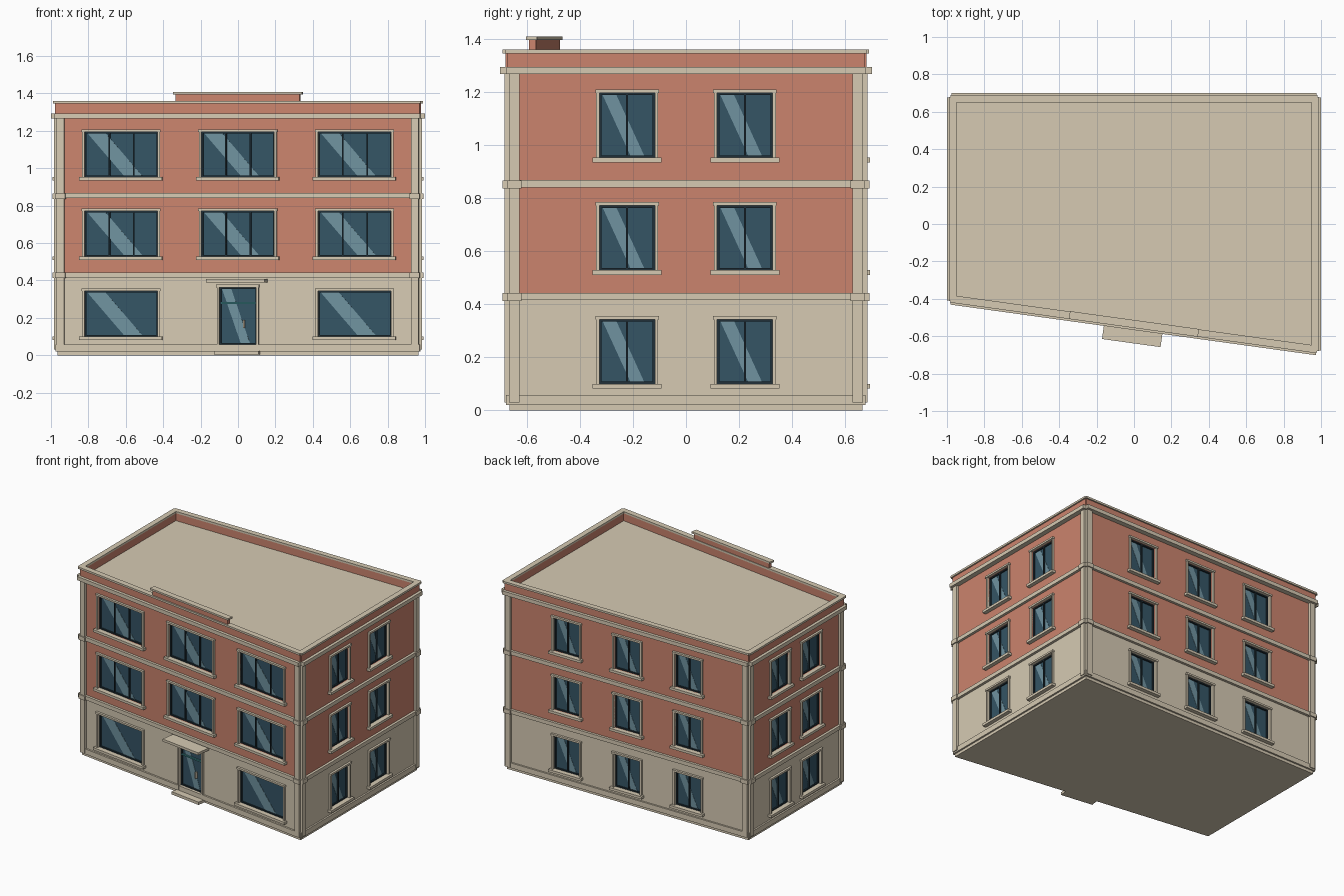
import bpy, bmesh
from mathutils import Vector

if "Cube" in bpy.data.objects:
    bpy.data.objects.remove(bpy.data.objects["Cube"])


def material(name, rgb):
    m = bpy.data.materials.new(name)
    m.diffuse_color = (*rgb, 1)
    m.use_nodes = True
    m.node_tree.nodes["Principled BSDF"].inputs["Base Color"].default_value = m.diffuse_color
    return m


STONE = material("stone", (0.67, 0.59, 0.45))
BRICK = material("brick", (0.60, 0.23, 0.155))
GLASS = material("glass", (0.035, 0.09, 0.13))
SHINE = material("shine", (0.16, 0.29, 0.35))
DARK = material("dark_sash", (0.015, 0.03, 0.04))
TEAL = material("teal", (0.05, 0.25, 0.27))

# Footprint, counter-clockwise: the front wall is skewed
CORNERS = [Vector(c) for c in ((-0.965, -0.398), (0.965, -0.665), (0.965, 0.665), (-0.965, 0.665))]
parts = {}


class Wall:
    """Local frame: u along the wall from its centre, d outward, z up."""
    def __init__(self, a, b):
        self.mid, self.half = (a + b) / 2, (b - a).length / 2
        self.u = (b - a).normalized()
        self.n = Vector((self.u.y, -self.u.x))

    def at(self, u, d, z):
        p = self.mid + self.u * u + self.n * d
        return (p.x, p.y, z)


WALLS = [Wall(CORNERS[i], CORNERS[(i + 1) % 4]) for i in range(4)]
front, right, back, left = WALLS


def prism(part, mat, near, far):
    """Add a closed solid between two matching outlines to a named part."""
    bm = parts.setdefault(part, (bmesh.new(), mat))[0]
    a = [bm.verts.new(p) for p in near]
    b = [bm.verts.new(p) for p in far]
    bm.faces.new(a)
    bm.faces.new(b[::-1])
    for i in range(len(a)):
        j = (i + 1) % len(a)
        bm.faces.new((a[j], a[i], b[i], b[j]))


def slab(part, mat, w, outline, d0, d1):
    prism(part, mat, [w.at(u, d0, z) for u, z in outline], [w.at(u, d1, z) for u, z in outline])


def box(part, mat, w, u0, u1, d0, d1, z0, z1):
    slab(part, mat, w, ((u0, z0), (u1, z0), (u1, z1), (u0, z1)), d0, d1)


def footprint(part, mat, z0, z1):
    prism(part, mat, [(c.x, c.y, z0) for c in CORNERS], [(c.x, c.y, z1) for c in CORNERS])


def pane(w, c, hw, z0, z1, mullions):
    """Opening, recessed glass, light streak and dark sash."""
    box("opening_cutter", None, w, c - hw, c + hw, -0.03, 0.05, z0, z1)
    box("window_glass", GLASS, w, c - hw, c + hw, -0.032, -0.018, z0, z1)
    l, s, h = c - hw + 0.012, hw * 0.5, min(0.2, hw)
    slab("glass_shine", SHINE, w, ((l + h, z0 + .008), (l + h + s, z0 + .008),
                                   (l + s, z1 - .008), (l, z1 - .008)), -0.019, -0.0165)
    for u in (c - hw + 0.004, c + hw - 0.004, *[c + m for m in mullions]):
        box("window_sash", DARK, w, u - 0.004, u + 0.004, -0.02, -0.008, z0, z1)
    for z in (z0, z1 - 0.008):
        box("window_sash", DARK, w, c - hw, c + hw, -0.02, -0.008, z, z + 0.008)


def window(w, c, hw, z0, mullions):
    z1 = z0 + 0.243
    pane(w, c, hw, z0, z1, mullions)
    for s in (-1, 1):
        u0, u1 = sorted((c + s * hw, c + s * (hw + 0.013)))
        box("window_frame", STONE, w, u0, u1, -0.01, 0.012, z0, z1)
    box("window_frame", STONE, w, c - hw - 0.016, c + hw + 0.016, -0.01, 0.016, z1, z1 + 0.013)
    box("window_sill", STONE, w, c - hw - 0.026, c + hw + 0.026, -0.02, 0.028, z0 - 0.018, z0)


# Main body
footprint("ground_floor", STONE, 0, 0.43)
footprint("upper_floors", BRICK, 0.43, 1.28)
footprint("roof_deck", STONE, 1.28, 1.29)

# Windows on every floor
for floor, z in enumerate((0.10, 0.528, 0.952)):
    for c in (-0.63, 0, 0.63):
        if floor or c:
            window(front, c, 0.197, z, (-0.066, 0.066) if floor else ())
    for c in (-0.485, 0, 0.485):
        window(back, c, 0.104, z, (0,))
    for w in (right, left):
        for s in (-1, 1):
            window(w, s * w.half / 3, 0.104, z, (0,))

# Trim on every wall
for w in WALLS:
    h = w.half
    for s in (-1, 1):
        u0, u1 = sorted((s * (h - 0.038), s * (h + 0.002)))
        box("corner_pilaster", STONE, w, u0, u1, -0.01, 0.018, 0.03, 1.27)
        for z in (0.412, 0.836):
            box("pilaster_collar", STONE, w, u0 - .007, u1 + .007, -0.01, 0.026, z, z + 0.03)
    box("plinth", STONE, w, -h - .008, h + .008, -0.01, 0.012, 0.02, 0.057)
    for z in (0.415, 0.84):
        box("floor_band", STONE, w, -h, h, -0.01, 0.018, z, z + 0.028)
    box("cornice", STONE, w, -h - .012, h + .012, -0.01, 0.035, 1.267, 1.294)
    box("parapet", BRICK, w, -h - .008, h + .008, -0.012, 0.014, 1.28, 1.346)
    box("parapet_cap", STONE, w, -h - .015, h + .015, -0.016, 0.024, 1.345, 1.359)

# Raised centre of the front parapet
box("raised_parapet", BRICK, front, -0.335, 0.335, -0.012, 0.014, 1.345, 1.397)
box("raised_parapet_cap", STONE, front, -0.348, 0.348, -0.018, 0.024, 1.395, 1.408)

# Entrance door, canopy and step
pane(front, 0, 0.1, 0.057, 0.362, ())
for s in (-1, 1):
    u0, u1 = sorted((s * 0.1, s * 0.112))
    box("door_frame", STONE, front, u0, u1, -0.01, 0.014, 0.025, 0.362)
box("door_frame", STONE, front, -0.115, 0.115, -0.01, 0.018, 0.362, 0.378)
box("door_transom", TEAL, front, -0.094, 0.094, -0.02, -0.007, 0.274, 0.284)
box("door_handle", STONE, front, 0.028, 0.036, -0.02, -0.002, 0.145, 0.19)
box("door_canopy", STONE, front, -0.158, 0.158, -0.01, 0.106, 0.39, 0.408)
box("door_step", STONE, front, -0.12, 0.12, -0.01, 0.06, 0.004, 0.024)

# Turn the collected parts into objects
objs = {}
for name, (bm, mat) in parts.items():
    bmesh.ops.recalc_face_normals(bm, faces=bm.faces)
    me = bpy.data.meshes.new(name)
    bm.to_mesh(me)
    bm.free()
    if mat:
        me.materials.append(mat)
    objs[name] = bpy.data.objects.new(name, me)
    bpy.context.collection.objects.link(objs[name])

# Cut the window and door openings
cutter = objs["opening_cutter"]
for name in ("ground_floor", "upper_floors"):
    mod = objs[name].modifiers.new("openings", 'BOOLEAN')
    mod.object, mod.operation, mod.solver = cutter, 'DIFFERENCE', 'EXACT'
    bpy.context.view_layer.objects.active = objs[name]
    bpy.ops.object.modifier_apply(modifier=mod.name)
bpy.data.objects.remove(cutter)
